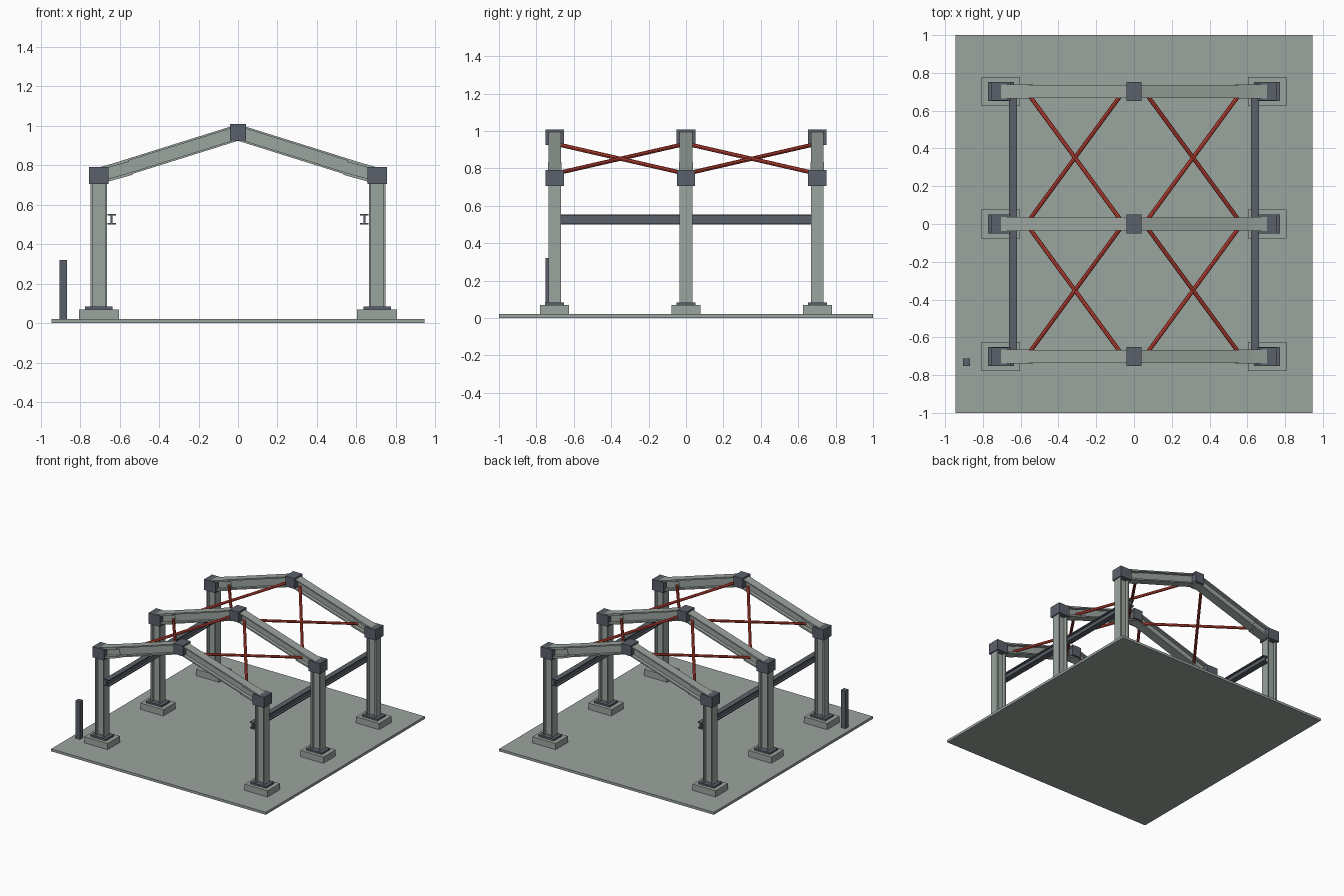
import bpy, math
from mathutils import Vector, Matrix

if "Cube" in bpy.data.objects:
    bpy.data.objects.remove(bpy.data.objects["Cube"])

def mat(name, c):
    m = bpy.data.materials.new(name)
    m.diffuse_color = (*c, 1)
    m.use_nodes = True
    m.node_tree.nodes["Principled BSDF"].inputs["Base Color"].default_value = m.diffuse_color
    return m

GREY = mat("pale_steel_grey", (0.33, 0.375, 0.345))
DARK = mat("dark_slate", (0.105, 0.12, 0.145))
RED = mat("brace_red", (0.58, 0.06, 0.04))

def make(name, verts, faces, m):
    me = bpy.data.meshes.new(name)
    me.from_pydata(verts, [], faces)
    me.materials.append(m)
    ob = bpy.data.objects.new(name, me)
    bpy.context.collection.objects.link(ob)
    return ob

def prism(name, profile, start, end, side, m):
    """Extrude a 2D profile (side, up) from start to end."""
    a, b, s = Vector(start), Vector(end), Vector(side).normalized()
    d = (b - a).normalized()
    u = s.cross(d)
    if u.z < 0:
        u = -u
    n = len(profile)
    verts = [p + s * x + u * y for p in (a, b) for x, y in profile]
    faces = [list(range(n))[::-1], list(range(n, 2 * n))]
    faces += [[i, (i + 1) % n, n + (i + 1) % n, n + i] for i in range(n)]
    ob = make(name, verts, faces, m)
    import bmesh
    bm = bmesh.new()
    bm.from_mesh(ob.data)
    bmesh.ops.recalc_face_normals(bm, faces=bm.faces)
    bm.to_mesh(ob.data)
    bm.free()
    return ob

def box(name, x, y, z0, z1, sx, sy, m):
    h, w = sx / 2, sy / 2
    return prism(name, [(-h, -w), (h, -w), (h, w), (-h, w)], (x, y, z0), (x, y, z1), (1, 0, 0), m)

def i_section(w, d, tf, tw):
    """I profile: flange width w, depth d."""
    w, d, t = w / 2, d / 2, tw / 2
    f = d - tf
    return [(-w, -d), (w, -d), (w, -f), (t, -f), (t, f), (w, f),
            (w, d), (-w, d), (-w, f), (-t, f), (-t, -f), (-w, -f)]

CX, CY = 0.705, 0.702
EAVE, RIDGE = 0.745, 0.966

def axis_z(x):
    return RIDGE - (RIDGE - EAVE) * abs(x) / CX

# floor slab and loose corner post
box("floor_slab", 0, 0, 0, 0.02, 1.89, 2.0, GREY)
box("corner_post", -0.886, -0.732, 0.02, 0.32, 0.038, 0.038, DARK)

for y in (-CY, 0, CY):
    box("ridge_joint", 0, y, 0.925, 1.008, 0.08, 0.1, DARK)
    for s in (-1, 1):
        x = s * CX
        # footing, base plate, column, eave joint
        box("footing", x, y, 0.02, 0.07, 0.203, 0.155, GREY)
        box("base_plate", x, y, 0.07, 0.084, 0.138, 0.102, DARK)
        prism("column", i_section(0.068, 0.082, 0.01, 0.014), (x, y, 0.08), (x, y, 0.72), (0, 1, 0), GREY)
        box("eave_joint", x, y, 0.705, 0.79, 0.1, 0.098, DARK)
        # sloping rafter with a haunch by the eave
        prism("rafter", i_section(0.068, 0.08, 0.01, 0.014), (x, y, EAVE), (0, y, RIDGE), (0, 1, 0), GREY)
        hx = s * 0.545
        prism("haunch", i_section(0.074, 0.082, 0.014, 0.02), (x, y, EAVE + 0.002), (hx, y, axis_z(hx) - 0.004), (0, 1, 0), GREY)

for s in (-1, 1):
    # crane beams along the building
    prism("crane_beam", i_section(0.042, 0.053, 0.008, 0.01), (s * 0.64, -0.735, 0.526), (s * 0.64, 0.735, 0.526), (1, 0, 0), DARK)
    # crossed roof rods in both bays
    rod = [(0.011 * math.cos(i * math.pi / 4), 0.011 * math.sin(i * math.pi / 4)) for i in range(8)]
    for y0, y1 in ((-CY, 0), (0, CY)):
        for a, b in ((y0, y1), (y1, y0)):
            p = Vector((s * 0.57, a, 0.771))
            q = Vector((s * 0.055, b, 0.932))
            side = (q - p).cross(Vector((0, 0, 1)))
            prism("roof_brace", rod, p, q, side, RED)
